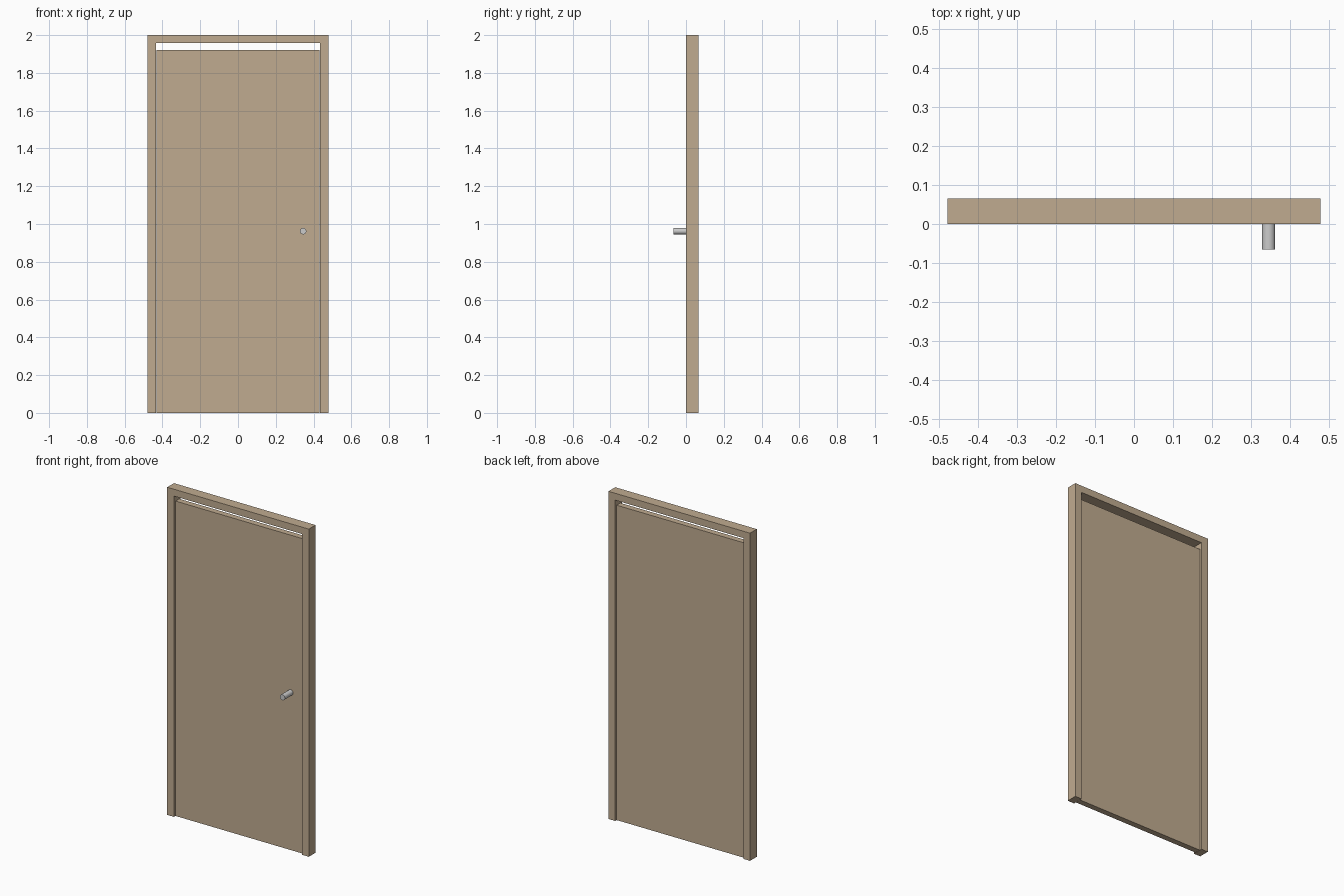
import bpy, bmesh, math

if "Cube" in bpy.data.objects:
    bpy.data.objects.remove(bpy.data.objects["Cube"])

wood = bpy.data.materials.new("wood")
wood.diffuse_color = (0.53, 0.41, 0.28, 1)
wood.use_nodes = True
wood.node_tree.nodes["Principled BSDF"].inputs["Base Color"].default_value = wood.diffuse_color


def extrude_profile(name, points, y0, y1):
    """Fill an x-z outline and extrude it along y."""
    bm = bmesh.new()
    face = bm.faces.new([bm.verts.new((x, y0, z)) for x, z in points])
    ext = bmesh.ops.extrude_face_region(bm, geom=[face])
    moved = [g for g in ext["geom"] if isinstance(g, bmesh.types.BMVert)]
    bmesh.ops.translate(bm, verts=moved, vec=(0, y1 - y0, 0))
    bmesh.ops.recalc_face_normals(bm, faces=bm.faces)
    mesh = bpy.data.meshes.new(name)
    bm.to_mesh(mesh)
    bm.free()
    mesh.materials.append(wood)
    obj = bpy.data.objects.new(name, mesh)
    bpy.context.collection.objects.link(obj)
    return obj


W, IN, TOP, HEAD = 0.478, 0.433, 2.0, 1.958
DOOR_FRONT, DOOR_BACK = 0.015, 0.051

# Door frame: one U-shaped piece, open at the floor
extrude_profile("door_frame",
                [(-W, 0), (-W, TOP), (W, TOP), (W, 0),
                 (IN, 0), (IN, HEAD), (-IN, HEAD), (-IN, 0)], 0.0, 0.065)

# Door panel: recessed on both sides, with a gap under the head
D = IN - 0.001
extrude_profile("door_panel", [(-D, 0), (-D, 1.922), (D, 1.922), (D, 0)],
                DOOR_FRONT, DOOR_BACK)

# Knob: plain cylinder on the front of the panel
y0, y1 = -0.065, DOOR_FRONT + 0.002
bpy.ops.mesh.primitive_cylinder_add(vertices=32, radius=0.017, depth=y1 - y0,
                                    location=(0.345, (y0 + y1) / 2, 0.962),
                                    rotation=(math.pi / 2, 0, 0))
bpy.context.object.name = "door_knob"
bpy.ops.object.shade_smooth_by_angle()
